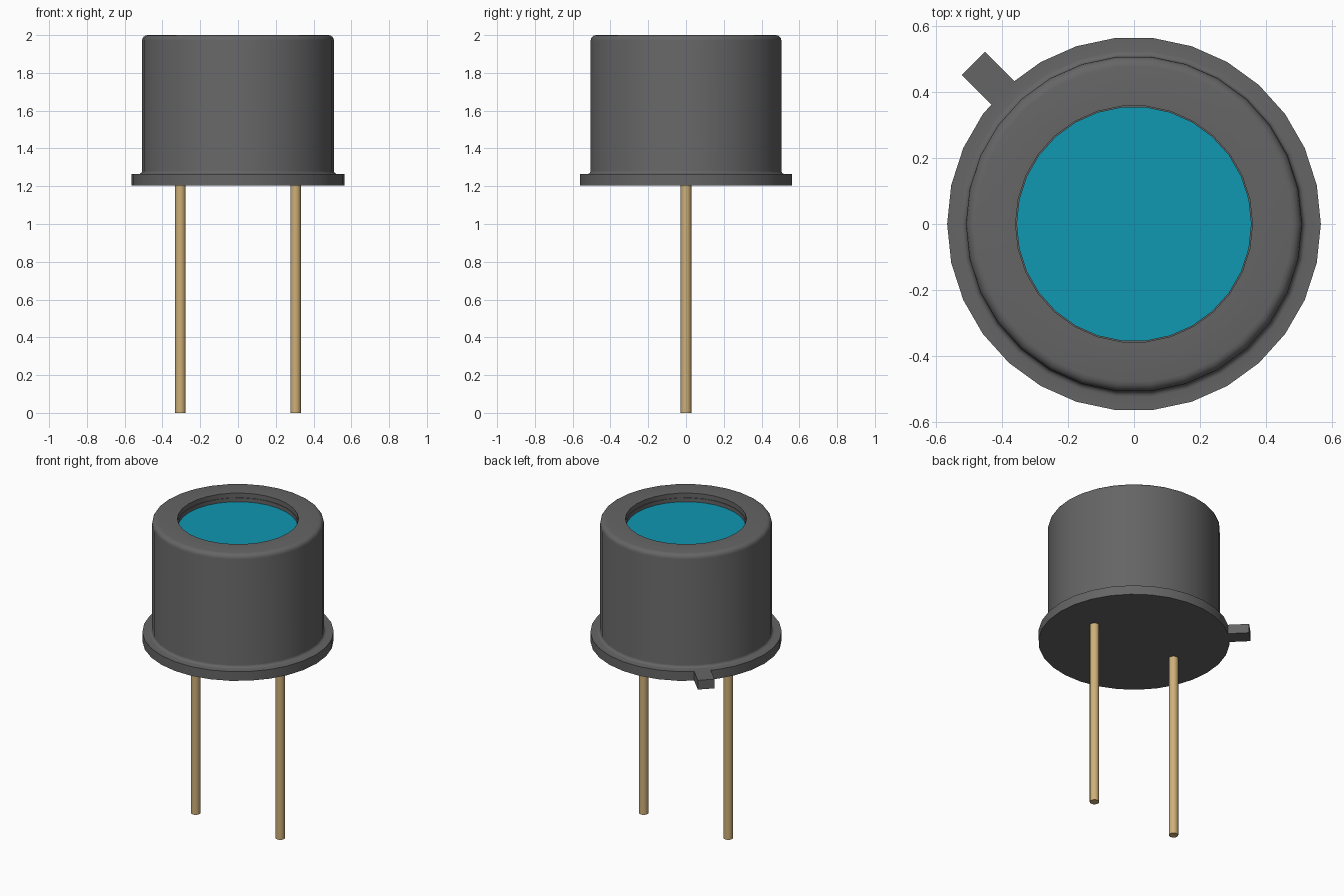
import bpy, bmesh, math
from mathutils import Matrix

cube = bpy.data.objects.get("Cube")
if cube:
    bpy.data.objects.remove(cube, do_unlink=True)

BASE, FLANGE_TOP, TOP = 1.205, 1.265, 2.0
SIDES = 30


def material(name, rgb):
    mat = bpy.data.materials.new(name)
    mat.use_nodes = True
    mat.diffuse_color = (*rgb, 1)
    mat.node_tree.nodes["Principled BSDF"].inputs["Base Color"].default_value = (*rgb, 1)
    return mat


grey = material("dark grey metal", (0.13, 0.13, 0.13))
gold = material("gold", (0.62, 0.43, 0.19))
teal = material("teal glass", (0.005, 0.31, 0.44))


def finish(name, bm, mat):
    bmesh.ops.recalc_face_normals(bm, faces=bm.faces)
    mesh = bpy.data.meshes.new(name)
    bm.to_mesh(mesh)
    bm.free()
    obj = bpy.data.objects.new(name, mesh)
    bpy.context.collection.objects.link(obj)
    mesh.materials.append(mat)
    bpy.ops.object.select_all(action="DESELECT")
    obj.select_set(True)
    bpy.context.view_layer.objects.active = obj
    bpy.ops.object.shade_smooth_by_angle(angle=math.radians(35))
    return obj


def lathe(name, profile, mat):
    """Revolve (radius, z) points about z and cap both open ends."""
    bm = bmesh.new()
    rings = [[bm.verts.new((r * math.cos(a), r * math.sin(a), z))
              for a in (math.tau * i / SIDES for i in range(SIDES))]
             for r, z in profile]
    for low, high in zip(rings, rings[1:]):
        for i in range(SIDES):
            j = (i + 1) % SIDES
            bm.faces.new((low[i], low[j], high[j], high[i]))
    bm.faces.new(rings[0])
    bm.faces.new(rings[-1])
    return finish(name, bm, mat)


def fillet(r, z, radius, start, end, steps=4):
    angles = (math.radians(start + (end - start) * i / steps) for i in range(steps + 1))
    return [(r + radius * math.cos(a), z + radius * math.sin(a)) for a in angles]


# Can: flange, filleted wall, rounded shoulder and stepped window recess
lathe("can", [(0.565, BASE), (0.565, FLANGE_TOP)]
      + fillet(0.525, FLANGE_TOP + 0.017, 0.017, 270, 180)
      + fillet(0.478, TOP - 0.03, 0.03, 0, 90)
      + [(0.358, TOP), (0.358, TOP - 0.03), (0.354, TOP - 0.03), (0.354, TOP - 0.06)], grey)

# Window disc at the floor of the recess
lathe("window", [(0.354, TOP - 0.062), (0.354, TOP - 0.055)], teal)

# Orientation tab on the flange
bm = bmesh.new()
inner, outer = 0.5, 0.687
bmesh.ops.create_cube(bm, size=1, matrix=Matrix.Rotation(math.radians(135), 4, "Z")
                      @ Matrix.Translation(((inner + outer) / 2, 0, (BASE + FLANGE_TOP) / 2))
                      @ Matrix.Diagonal((outer - inner, 0.1, FLANGE_TOP - BASE, 1)))
finish("orientation_tab", bm, grey)

# Two lead pins
for side, x in (("right", -0.305), ("left", 0.305)):
    bm = bmesh.new()
    bmesh.ops.create_cone(bm, cap_ends=True, segments=16, radius1=0.028, radius2=0.028,
                          depth=BASE, matrix=Matrix.Translation((x, 0, BASE / 2)))
    finish(side + "_pin", bm, gold)
